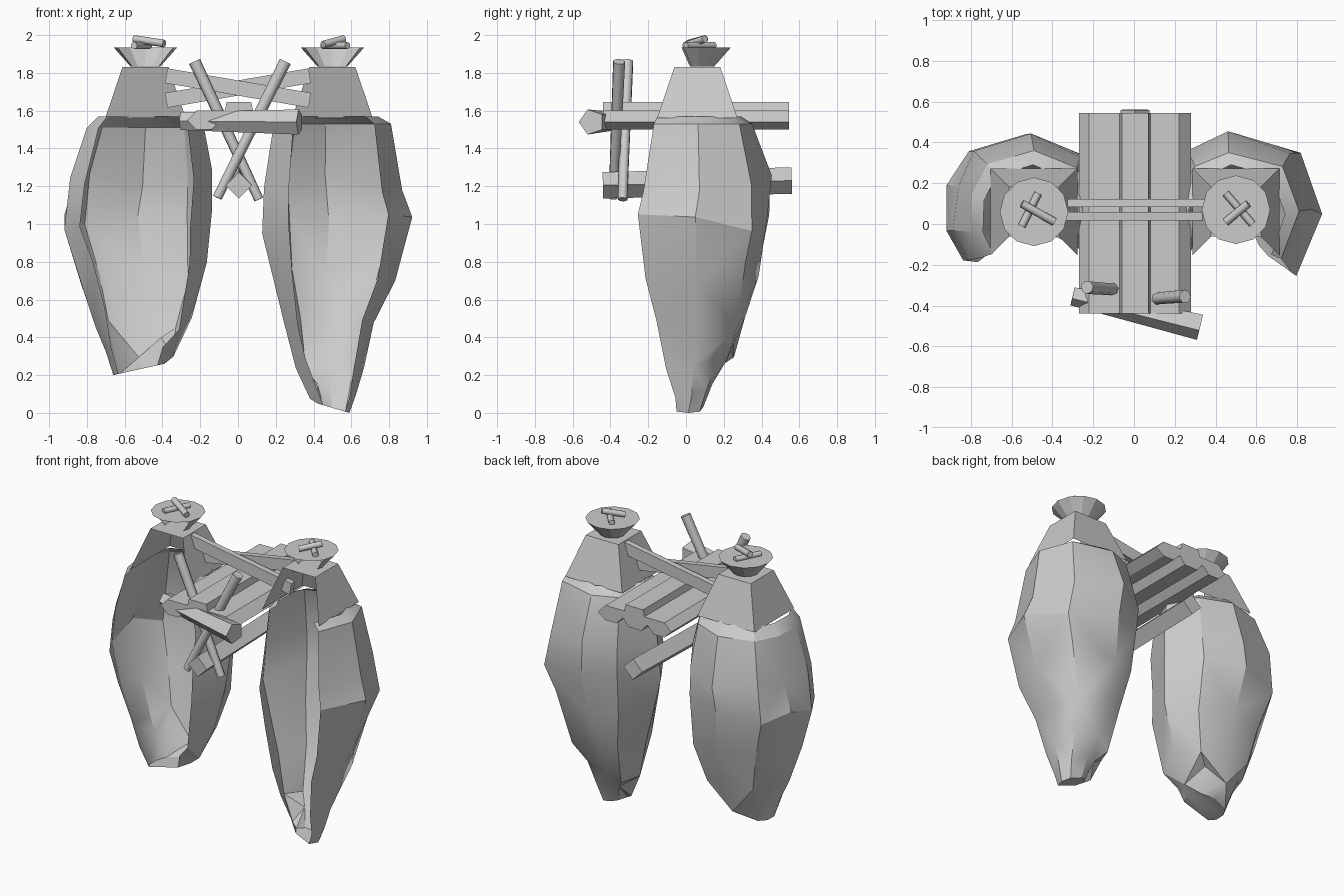
import bpy, bmesh, math, random
from mathutils import Vector

if "Cube" in bpy.data.objects:
    bpy.data.objects.remove(bpy.data.objects["Cube"])

stone = bpy.data.materials.new("plain grey")
stone.diffuse_color = (0.6, 0.6, 0.6, 1)
stone.use_nodes = True
stone.node_tree.nodes["Principled BSDF"].inputs["Base Color"].default_value = stone.diffuse_color


def loft(name, rings, angle=None, split=False, gaps=(), caps=(True, True)):
    """Skin matching rings; gaps lists the columns left open."""
    bm = bmesh.new()
    vs = [[bm.verts.new(p) for p in r] for r in rings]
    n = len(vs[0])
    for k, (a, b) in enumerate(zip(vs, vs[1:])):
        for i in range(n):
            if i in gaps:
                continue
            j = (i + 1) % n
            if not split:
                bm.faces.new((a[i], a[j], b[j], b[i]))
            elif (i + k) % 2:
                bm.faces.new((a[i], a[j], b[j]))
                bm.faces.new((a[i], b[j], b[i]))
            else:
                bm.faces.new((a[i], a[j], b[i]))
                bm.faces.new((a[j], b[j], b[i]))
    for cap, ring in zip(caps, (vs[0], vs[-1])):
        if cap:
            bm.faces.new(ring)
    bmesh.ops.recalc_face_normals(bm, faces=bm.faces)
    me = bpy.data.meshes.new(name)
    bm.to_mesh(me)
    bm.free()
    ob = bpy.data.objects.new(name, me)
    bpy.context.collection.objects.link(ob)
    me.materials.append(stone)
    if angle:
        bpy.ops.object.select_all(action='DESELECT')
        ob.select_set(True)
        bpy.context.view_layer.objects.active = ob
        bpy.ops.object.shade_smooth_by_angle(angle=math.radians(angle))
    return ob


def stick(name, a, b, r1, r2=None, sides=6, turn=0, flat=1.0, angle=None):
    """Straight pole between two points; flat squeezes it sideways."""
    a, b = Vector(a), Vector(b)
    d = (b - a).normalized()
    side = d.cross(Vector((0, 0, 1))).normalized()
    up = side.cross(d)
    rings = []
    for p, r in ((a, r1), (b, r2 or r1)):
        t = [2 * math.pi * i / sides + turn for i in range(sides)]
        rings.append([p + side * math.cos(u) * r * flat + up * math.sin(u) * r for u in t])
    return loft(name, rings, angle)


def rock(name, outline, levels, tip_slope, seed):
    """Shell open at the front: an outline fitted to (z, x0, x1, y0, y1) per level."""
    rnd = random.Random(seed)
    rings = []
    for k, (z, x0, x1, y0, y1) in enumerate(levels):
        inner = 1 < k < len(levels) - 1
        ring = []
        for u, v in outline:
            s = rnd.uniform(0.94, 1.02) if inner else 1
            dz = rnd.uniform(-0.06, 0.06) if inner else 0
            if k == len(levels) - 1:
                dz = tip_slope * u
            ring.append(((x0 + x1) / 2 + u * s * (x1 - x0) / 2,
                         (y0 + y1) / 2 + v * s * (y1 - y0) / 2, z + dz))
        rings.append(ring)
    return loft(name, rings, 30, True, gaps=(len(outline) - 1,), caps=(False, True))


# Two hanging rock shells
rock("right_rock",
     [(.72, -1), (1, -.1), (.74, .74), (-.1, 1), (-.62, .74), (-.97, 0), (-.64, -.68)],
     [(1.57, .26, .74, -.15, .29), (1.53, .18, .81, -.17, .35), (1.22, .12, .88, -.24, .45),
      (1.0, .12, .92, -.27, .44), (.75, .16, .84, -.22, .39), (.5, .23, .73, -.16, .33),
      (.27, .29, .67, -.11, .22), (.1, .37, .63, -.06, .14), (.025, .42, .59, -.05, .09)],
     -.025, 4)
rock("left_rock",
     [(.72, -.8), (1, 0), (.66, .69), (0, 1), (-.74, .75), (-.98, .2), (-1, -.5), (-.8, -.97)],
     [(1.57, -.74, -.25, -.15, .29), (1.51, -.8, -.18, -.17, .36), (1.25, -.89, -.12, -.19, .44),
      (1.02, -.93, -.13, -.2, .45), (.75, -.84, -.15, -.2, .39), (.5, -.76, -.23, -.15, .33),
      (.34, -.71, -.34, -.1, .25), (.23, -.66, -.39, -.05, .15)], .03, 9)

# Pedestals (open at the front), dishes and crossed sticks on each rock
for side, x, y in (("left", -.49, .06), ("right", .5, .07)):
    loft(side + "_pedestal",
         [[(x + sx * h, .06 + sy * h, z) for sx, sy in ((-1, -1), (1, -1), (1, 1), (-1, 1))]
          for z, h in ((1.56, .213), (1.83, .122))], gaps=(0,), caps=(False, True))
    loft(side + "_dish",
         [[(x + r * math.cos(i * math.pi / 6), y + r * math.sin(i * math.pi / 6), z)
           for i in range(12)] for z, r in ((1.835, .08), (1.935, .168))],
         gaps=(7, 8, 9, 10), caps=(False, True))
stick("left_dish_stick_upper", (-.55, .10, 1.98), (-.39, .01, 1.955), .02, sides=8, angle=50)
stick("left_dish_stick_lower", (-.55, -.01, 1.945), (-.47, .15, 1.945), .019, sides=8, angle=50)
stick("right_dish_stick_upper", (.45, .01, 1.95), (.56, .10, 1.98), .02, sides=8, angle=50)
stick("right_dish_stick_lower", (.45, .15, 1.945), (.58, 0, 1.945), .019, sides=8, angle=50)

# Crossing braces between the pedestals
for name, y, zl, zr in (("front_brace", .038, 1.785, 1.655), ("back_brace", .102, 1.655, 1.785)):
    stick(name, (-.38, y, zl), (.38, y, zr), .056, sides=4, turn=math.pi / 4, flat=.5)

# Deck with a raised middle plank and a grooved underside
deck = [(-.27, 1.55), (-.22, 1.6), (-.07, 1.6), (-.06, 1.645), (.07, 1.645), (.08, 1.6),
        (.22, 1.6), (.28, 1.54), (.22, 1.5), (.14, 1.5), (.09, 1.55), (.05, 1.5),
        (-.05, 1.5), (-.09, 1.55), (-.14, 1.5), (-.22, 1.5)]
loft("deck", [[(x, y, z) for x, z in deck] for y in (-.44, .545)])

# Square beam slung under the deck
stick("lower_beam", (.005, -.44, 1.205), (.005, .56, 1.23), .07, sides=4)

# Crossed posts and the log lying against them
stick("post_left_leaning", (-.23, -.31, 1.86), (.11, -.335, 1.13), .033, .026, sides=7, angle=55)
stick("post_right_leaning", (.25, -.355, 1.86), (-.11, -.385, 1.14), .033, .026, sides=7, angle=55)
stick("front_log", (-.30, -.35, 1.545), (.325, -.5, 1.54), .05, .07, sides=5)
